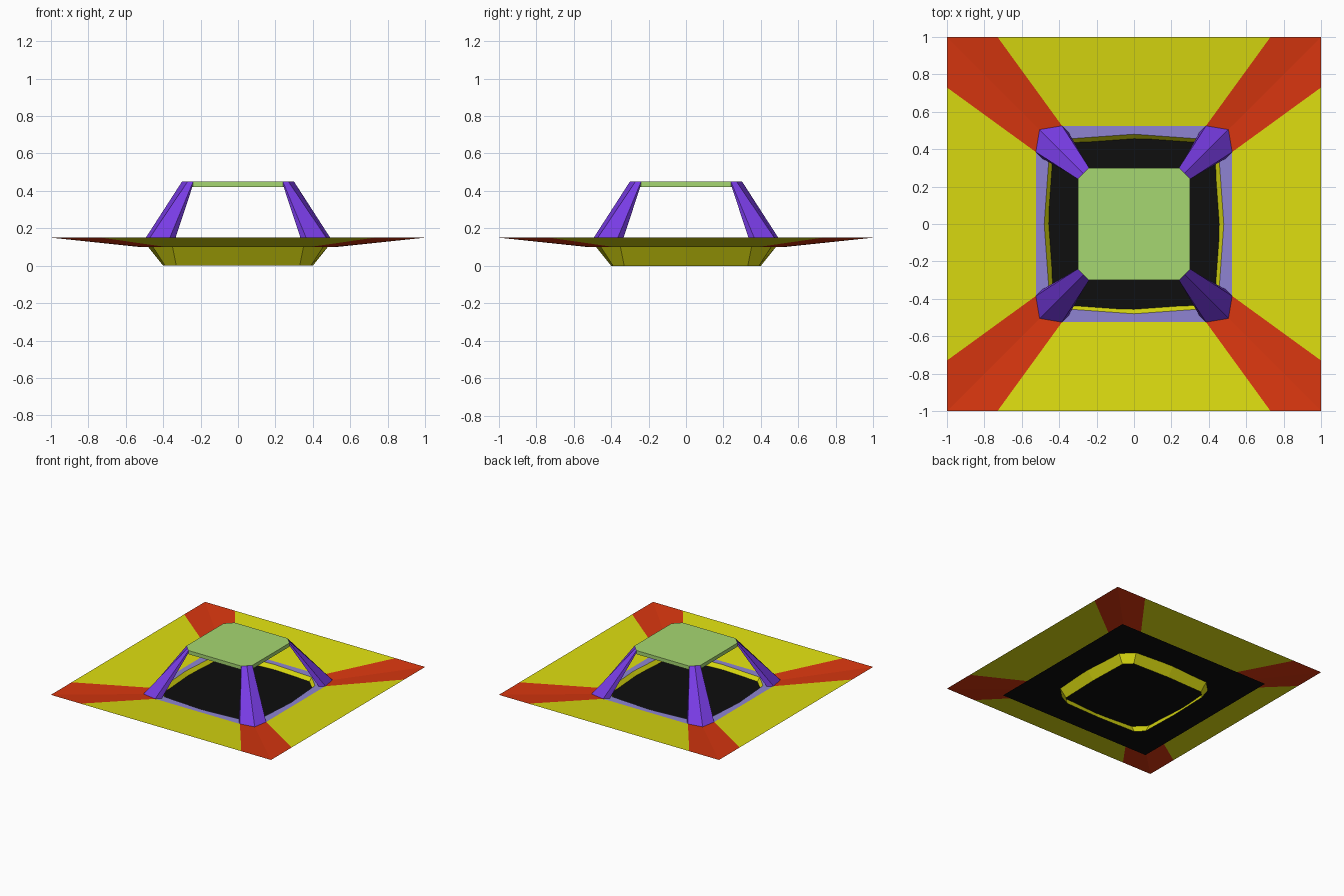
import bpy
import bmesh

if "Cube" in bpy.data.objects:
    bpy.data.objects.remove(bpy.data.objects["Cube"])


def mat(name, r, g, b):
    """Flat material from sRGB 0-255 values."""
    m = bpy.data.materials.new(name)
    lin = [((c / 255 + 0.055) / 1.055) ** 2.4 if c > 10 else c / 255 / 12.92 for c in (r, g, b)]
    m.diffuse_color = (*lin, 1)
    m.use_nodes = True
    m.node_tree.nodes["Principled BSDF"].inputs["Base Color"].default_value = m.diffuse_color
    return m


YELLOW = mat("yellow", 220, 220, 16)
RED = mat("red", 216, 54, 15)
PURPLE = mat("purple", 124, 62, 236)
LAVENDER = mat("lavender", 142, 132, 210)
GREEN = mat("pale green", 166, 215, 113)
BLACK = mat("black", 14, 14, 14)


def loop(quad, z):
    """Repeat quarter outline points four times around z."""
    pts = []
    for k in range(4):
        for x, y in quad:
            for _ in range(k):
                x, y = -y, x
            pts.append((x, y, z))
    return pts


def build(name, loops, mats, cap_low=False, cap_high=False, rule=None, normals=True):
    """Skin a stack of equal-length closed loops."""
    bm = bmesh.new()
    rows = [[bm.verts.new(p) for p in l] for l in loops]
    n = len(rows[0])
    for a, b in zip(rows, rows[1:]):
        for i in range(n):
            j = (i + 1) % n
            f = bm.faces.new((a[i], a[j], b[j], b[i]))
            if rule:
                f.material_index = rule(i)
    if cap_low:
        bm.faces.new(rows[0][::-1])
    if cap_high:
        bm.faces.new(rows[-1])
    if cap_low and cap_high and normals:
        bmesh.ops.recalc_face_normals(bm, faces=bm.faces)
    me = bpy.data.meshes.new(name)
    bm.to_mesh(me)
    bm.free()
    for m in mats:
        me.materials.append(m)
    ob = bpy.data.objects.new(name, me)
    bpy.context.collection.objects.link(ob)
    return ob


# quarter outlines: side middle, corner start, corner, corner end
HULL_LOW = [(0.40, 0), (0.39, 0.33), (0.36, 0.36), (0.33, 0.39)]
HULL_TOP = [(0.48, 0), (0.455, 0.35), (0.4025, 0.4025), (0.35, 0.455)]
SILL = [(0.525, 0), (0.525, 0.385), (0.505, 0.505), (0.385, 0.525)]
RIM = [(1, 0), (1, 0.73), (1, 1), (0.73, 1)]
ROOF = [(0.30, 0), (0.30, 0.24), (0.27, 0.27), (0.24, 0.30)]

# open flared skirt under the deck
build("hull_skirt", [loop(HULL_LOW, 0), loop(HULL_TOP, 0.1)], [YELLOW])

# flat sill joining skirt and deck
build("cabin_sill", [loop(SILL, 0.1), loop(HULL_TOP, 0.1)], [LAVENDER])

# thin sloping deck with red corners
build("deck", [loop(RIM, 0.15), loop(SILL, 0.1)], [YELLOW, RED],
      rule=lambda i: 1 if i % 4 in (1, 2) else 0)

# black floor sheet
build("floor", [loop([(0.7, 0.7)], 0.07)], [BLACK], cap_high=True)

# roof slab
build("roof", [loop(ROOF, 0.42), loop(ROOF, 0.45)], [GREEN], cap_low=True, cap_high=True)

# four tapered corner pillars
BASE = SILL[1:] + [(0.35, 0.49), (0.455, 0.455), (0.49, 0.35)]
TOP = ROOF[1:] + [(0.235, 0.285), (0.255, 0.255), (0.285, 0.235)]
for k, name in enumerate(("back_right", "back_left", "front_left", "front_right")):
    s = slice(k * 6, k * 6 + 6)
    build("pillar_" + name, [loop(BASE, 0.1)[s], loop(TOP, 0.449)[s]], [PURPLE],
          cap_low=True, cap_high=True)
